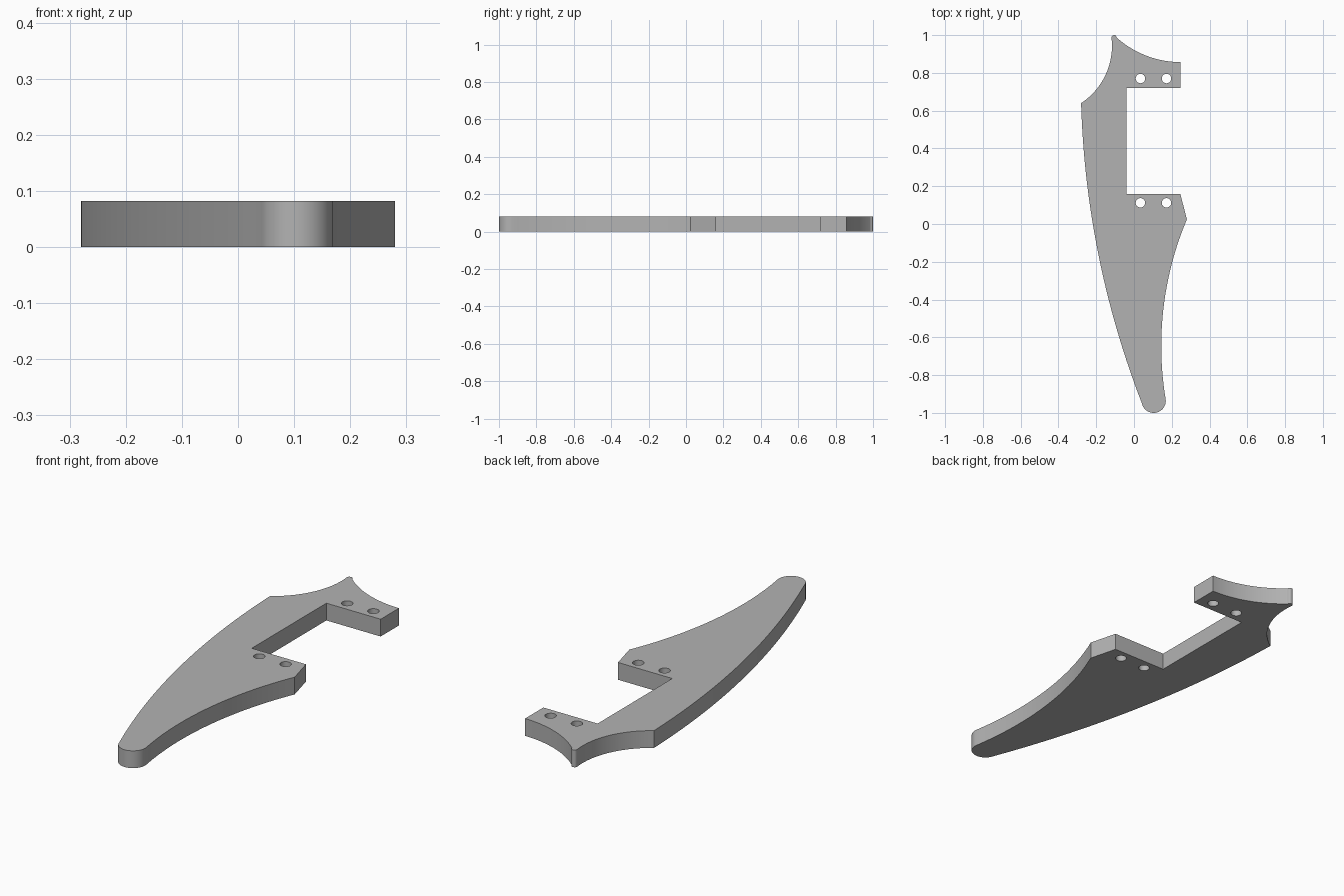
import bpy, bmesh, math
from mathutils import Vector

cube = bpy.data.objects.get("Cube")
if cube:
    bpy.data.objects.remove(cube, do_unlink=True)

THICKNESS = 0.082


def arc(a, b, c, steps):
    """Points on the circle running from a through b to c."""
    a, b, c = Vector(a), Vector(b), Vector(c)
    u, v = b - a, c - a
    d = 2 * u.cross(v)
    centre = a + Vector((v.y * u.dot(u) - u.y * v.dot(v),
                         u.x * v.dot(v) - v.x * u.dot(u))) / d
    start = a - centre
    sweep = math.atan2(start.cross(c - centre), start.dot(c - centre))
    if sweep * d < 0:
        sweep += math.copysign(math.tau, d)
    points = []
    for i in range(steps + 1):
        t = sweep * i / steps
        points.append(centre + Vector((start.x * math.cos(t) - start.y * math.sin(t),
                                       start.x * math.sin(t) + start.y * math.cos(t))))
    return points


def circle(x, y, r, steps=32):
    return [Vector((x + r * math.cos(math.tau * i / steps),
                    y + r * math.sin(math.tau * i / steps))) for i in range(steps)]


# Outline, clockwise from the pointed top
outline = arc((-0.119, 0.985), (-0.106, 1.0), (-0.092, 0.987), 8)
outline += arc((-0.092, 0.987), (0.06, 0.893), (0.245, 0.857), 24)
outline += [Vector(p) for p in ((0.245, 0.72), (-0.04, 0.72), (-0.04, 0.16), (0.245, 0.16))]
outline += arc((0.28, 0.025), (0.145, -0.6), (0.168, -0.93), 32)
outline += arc((0.168, -0.93), (0.103, -1.0), (0.042, -0.95), 20)
outline += arc((0.042, -0.95), (-0.218, 0.0), (-0.28, 0.64), 40)
outline += arc((-0.28, 0.64), (-0.168, 0.757), (-0.119, 0.985), 24)

# Drop the doubled points where segments meet
outline = [p for i, p in enumerate(outline) if (p - outline[i - 1]).length > 1e-4]

# Bolt holes, a pair on each arm
loops = [outline] + [circle(x, y, 0.025) for x in (0.034, 0.172) for y in (0.77, 0.112)]

# Fill the profile and extrude it into a plate
bm = bmesh.new()
edges = []
for loop in loops:
    verts = [bm.verts.new((p.x, p.y, 0)) for p in loop]
    edges += [bm.edges.new((verts[i - 1], verts[i])) for i in range(len(verts))]
bmesh.ops.triangle_fill(bm, edges=edges, use_beauty=True, normal=(0, 0, 1))
top = bmesh.ops.extrude_face_region(bm, geom=bm.faces[:], use_keep_orig=True)
bmesh.ops.translate(bm, vec=(0, 0, THICKNESS),
                    verts=[g for g in top["geom"] if isinstance(g, bmesh.types.BMVert)])
bmesh.ops.recalc_face_normals(bm, faces=bm.faces[:])
mesh = bpy.data.meshes.new("bracket_plate")
bm.to_mesh(mesh)
bm.free()

plate = bpy.data.objects.new("bracket_plate", mesh)
bpy.context.collection.objects.link(plate)

# Plain grey material
grey = bpy.data.materials.new("plain grey")
grey.use_nodes = True
colour = (0.45, 0.45, 0.45, 1)
grey.diffuse_color = colour
grey.node_tree.nodes["Principled BSDF"].inputs["Base Color"].default_value = colour
mesh.materials.append(grey)

# Smooth curved walls, crisp rims
bpy.ops.object.select_all(action="DESELECT")
plate.select_set(True)
bpy.context.view_layer.objects.active = plate
bpy.ops.object.shade_smooth_by_angle(angle=math.radians(30))
